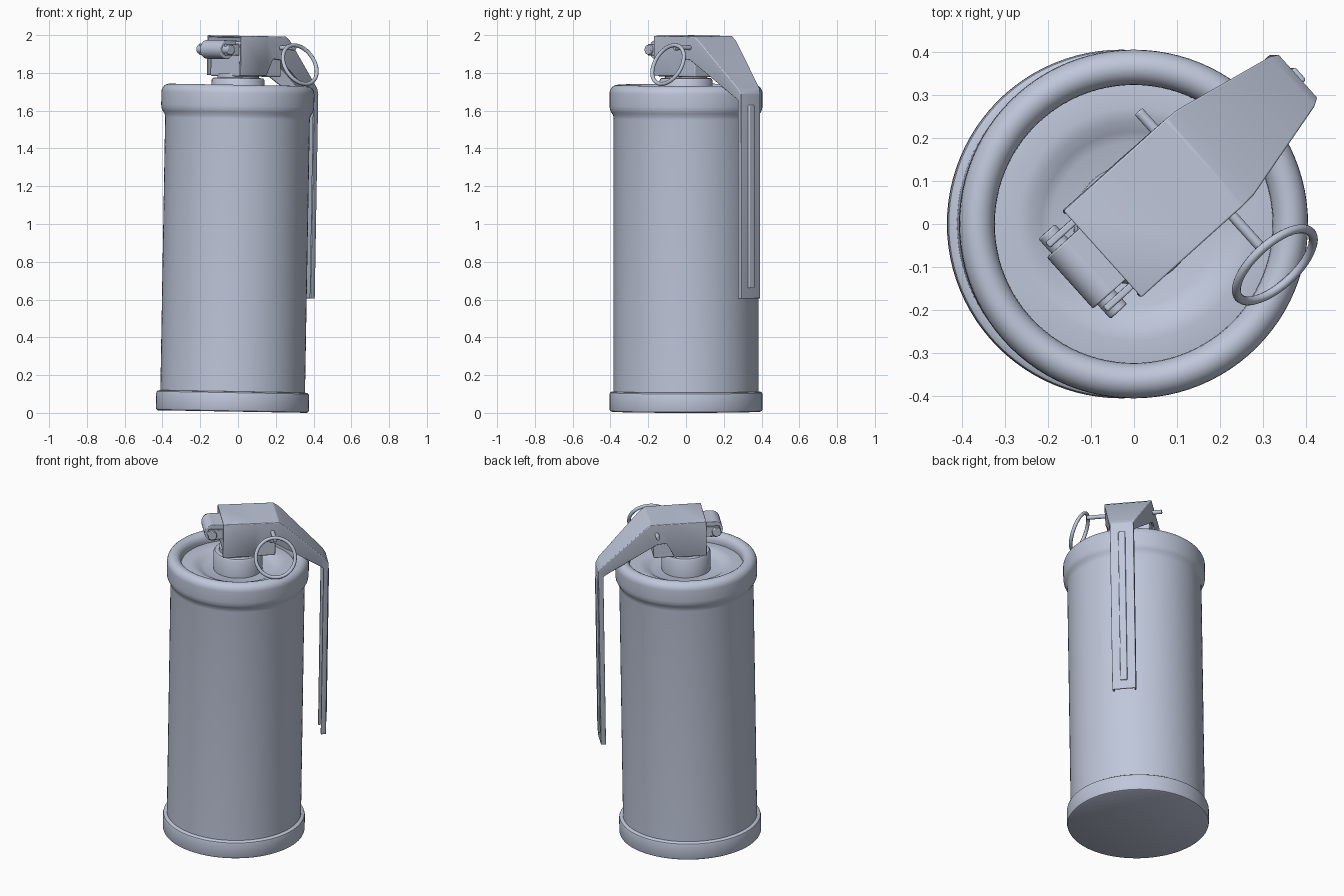
import bpy, bmesh, math
from mathutils import Matrix, Vector

if "Cube" in bpy.data.objects:
    bpy.data.objects.remove(bpy.data.objects["Cube"])

mat = bpy.data.materials.new("blue_grey_metal")
mat.diffuse_color = (0.52, 0.57, 0.70, 1)
mat.use_nodes = True
mat.node_tree.nodes["Principled BSDF"].inputs["Base Color"].default_value = mat.diffuse_color

# whole canister leans one degree; lever mechanism points 42 degrees round
LEAN = Matrix.Translation((-0.03, 0, 0.007)) @ Matrix.Rotation(0.0175, 4, 'Y')
AIM = LEAN @ Matrix.Rotation(math.radians(42), 4, 'Z')


def finish(name, bm, matrix=AIM, bevel=0, solid=0, angle=35):
    bmesh.ops.recalc_face_normals(bm, faces=bm.faces)
    me = bpy.data.meshes.new(name)
    bm.to_mesh(me)
    bm.free()
    ob = bpy.data.objects.new(name, me)
    bpy.context.collection.objects.link(ob)
    me.materials.append(mat)
    ob.matrix_world = matrix
    if solid:
        m = ob.modifiers.new("thickness", 'SOLIDIFY')
        m.thickness, m.offset = solid, -1
    if bevel:
        m = ob.modifiers.new("round", 'BEVEL')
        m.width, m.segments, m.limit_method = bevel, 3, 'ANGLE'
        m.angle_limit = math.radians(25)
    bpy.ops.object.select_all(action='DESELECT')
    ob.select_set(True)
    bpy.context.view_layer.objects.active = ob
    bpy.ops.object.shade_smooth_by_angle(angle=math.radians(angle))
    return ob


def lathe(name, profile, steps=96):
    bm = bmesh.new()
    vs = [bm.verts.new((r, 0, z)) for r, z in profile]
    es = [bm.edges.new(p) for p in zip(vs, vs[1:])]
    bmesh.ops.spin(bm, geom=vs + es, axis=(0, 0, 1), cent=(0, 0, 0),
                   angle=2 * math.pi, steps=steps)
    bmesh.ops.remove_doubles(bm, verts=bm.verts, dist=1e-4)
    return finish(name, bm, LEAN)


def box(name, lo, hi, bevel=0.008):
    bm = bmesh.new()
    bmesh.ops.create_cube(bm, size=1)
    for v in bm.verts:
        v.co = Vector([l + (c + 0.5) * (h - l) for l, h, c in zip(lo, hi, v.co)])
    return finish(name, bm, bevel=bevel)


def rod(name, u, z, r, v0, v1, bevel=0.004):
    bm = bmesh.new()
    m = Matrix.Translation((u, (v0 + v1) / 2, z)) @ Matrix.Rotation(math.pi / 2, 4, 'X')
    bmesh.ops.create_cone(bm, cap_ends=True, segments=32, radius1=r, radius2=r,
                          depth=v1 - v0, matrix=m)
    return finish(name, bm, bevel=bevel)


# canister: base band, wall, rolled rim and dished lid
rim = [(0.364 + 0.041 * math.cos(a), 1.685 + 0.045 * math.sin(a))
       for a in [math.pi * i / 12 for i in range(13)]]
lathe("canister_body",
      [(0, 0), (0.395, 0), (0.402, 0.004), (0.405, 0.012), (0.405, 0.09),
       (0.402, 0.1), (0.395, 0.105), (0.383, 0.107),
       (0.383, 1.55), (0.386, 1.57), (0.396, 1.585), (0.403, 1.6), (0.405, 1.62)]
      + rim +
      [(0.323, 1.672), (0.27, 1.678), (0.24, 1.674), (0.215, 1.66), (0.19, 1.65), (0, 1.65)])
lathe("fuse_neck", [(0, 1.64), (0.14, 1.64), (0.14, 1.755), (0.133, 1.765),
                    (0.11, 1.768), (0.11, 1.79), (0, 1.79)], 64)

# fuse block under the lever cover
box("fuse_block", (-0.095, -0.118, 1.775), (0.2, 0.118, 1.96))

# lever: channel of top skin and side flanges, rows of outer u,z / flange u,z / half width
rows = [(-0.105, 1.99, -0.105, 1.78, 0.135), (0.08, 1.99, 0.08, 1.78, 0.135),
        (0.15, 1.99, 0.125, 1.87, 0.135), (0.215, 1.99, 0.18, 1.865, 0.135),
        (0.25, 1.965, 0.205, 1.85, 0.133), (0.495, 1.72, 0.462, 1.675, 0.078),
        (0.513, 1.69, 0.484, 1.655, 0.068), (0.513, 0.605, 0.484, 0.605, 0.068)]
bm = bmesh.new()
grid = [[bm.verts.new(p) for p in ((fu, w, fz), (u, w, z), (u, -w, z), (fu, -w, fz))]
        for u, z, fu, fz, w in rows]
for a, b in zip(grid, grid[1:]):
    for i in range(3):
        bm.faces.new((a[i], a[i + 1], b[i + 1], b[i]))
finish("safety_lever", bm, bevel=0.008, solid=0.012)
box("lever_rib", (0.505, -0.02, 0.66), (0.523, 0.02, 1.63), 0.006)

# hinge at the back of the head
rod("hinge_barrel", -0.155, 1.915, 0.05, -0.08, 0.08)
rod("hinge_pin", -0.165, 1.915, 0.026, -0.125, 0.125)
box("hinge_plate", (-0.155, -0.08, 1.885), (-0.08, 0.08, 1.964), 0.003)
for s, side in ((1, "left"), (-1, "right")):
    a, b = sorted((s * 0.092, s * 0.108))
    box("hinge_ear_" + side, (-0.185, a, 1.885), (-0.08, b, 1.945), 0.004)

# pull pin and its tilted ring
rod("pull_pin", 0.18, 1.93, 0.012, -0.245, 0.19)
bm = bmesh.new()
N, M, R, T = 48, 10, 0.113, 0.0105
centre = Vector((0.178, -0.288, 1.843))
ax, up = Vector((1, 0, 0)), Vector((0, 0.43, 0.9)).normalized()
nrm = ax.cross(up)
ring = []
for i in range(N):
    a = 2 * math.pi * i / N
    d = ax * math.cos(a) + up * math.sin(a)
    ring.append([bm.verts.new(centre + d * (R + T * math.cos(t)) + nrm * T * math.sin(t))
                 for t in [2 * math.pi * j / M for j in range(M)]])
for i in range(N):
    for j in range(M):
        p, q, k = ring[i], ring[(i + 1) % N], (j + 1) % M
        bm.faces.new((p[j], q[j], q[k], p[k]))
finish("pull_ring", bm, angle=60)
